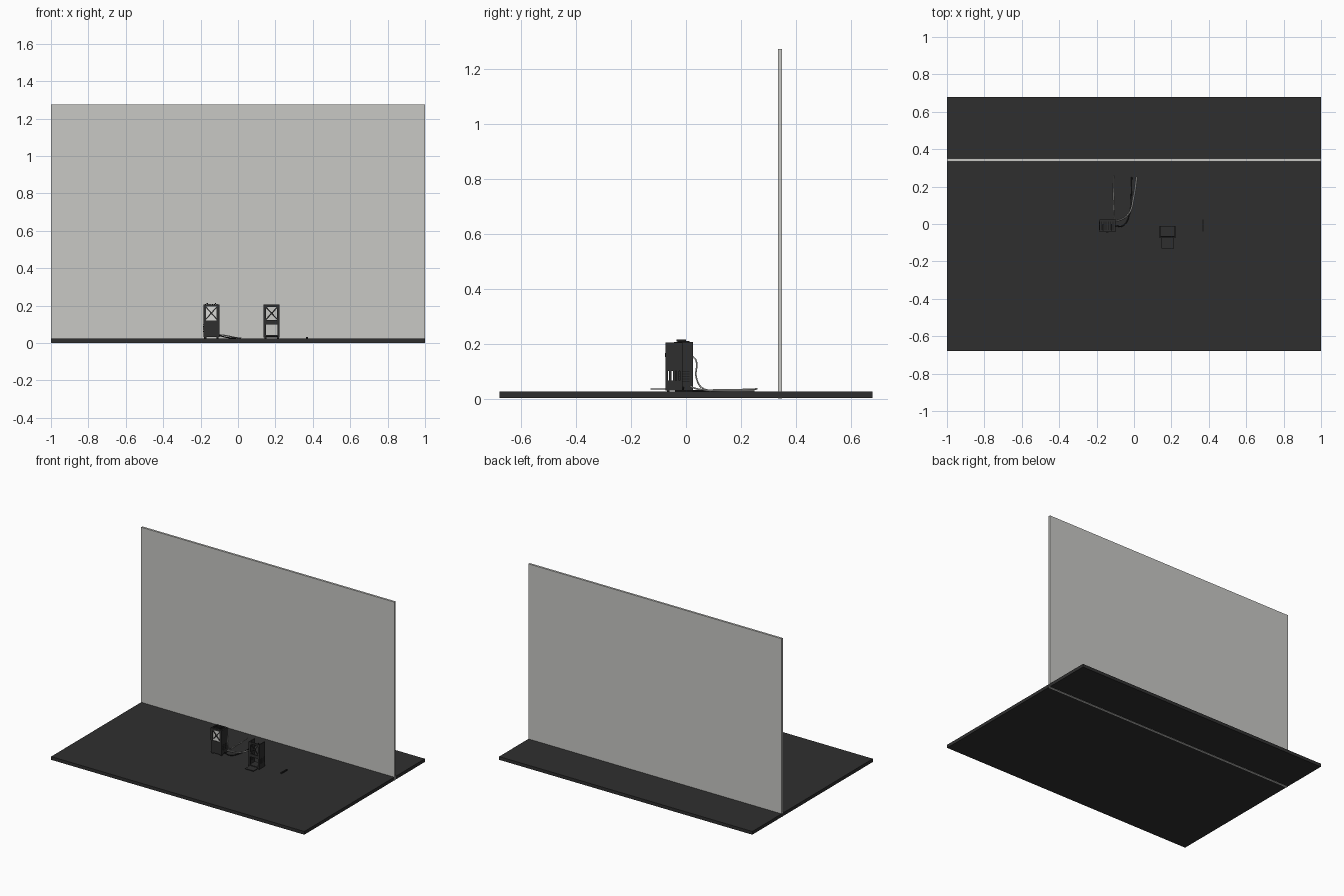
import bpy
import math
from mathutils import Vector

cube = bpy.data.objects.get("Cube")
if cube:
    bpy.data.objects.remove(cube, do_unlink=True)


def material(name, rgb):
    m = bpy.data.materials.new(name)
    m.use_nodes = True
    m.diffuse_color = (*rgb, 1)
    m.node_tree.nodes["Principled BSDF"].inputs["Base Color"].default_value = (*rgb, 1)
    return m


charcoal = material("charcoal", (0.028, 0.028, 0.028))
black = material("black", (0.014, 0.014, 0.014))
grey = material("wall grey", (0.58, 0.58, 0.56))
pale = material("pale grey", (0.7, 0.7, 0.68))


def box(name, x, y, z, mat):
    """Box from (min, max) ranges on each axis."""
    bpy.ops.mesh.primitive_cube_add(size=1, location=[sum(r) / 2 for r in (x, y, z)])
    o = bpy.context.object
    o.name = name
    o.scale = [r[1] - r[0] for r in (x, y, z)]
    bpy.ops.object.transform_apply(location=False, rotation=False, scale=True)
    o.data.materials.append(mat)
    return o


def bar(name, a, b, w, mat):
    """Square bar between two points."""
    a, b = Vector(a), Vector(b)
    o = box(name, (-w / 2, w / 2), (-w / 2, w / 2), (-(b - a).length / 2, (b - a).length / 2), mat)
    o.location = (a + b) / 2
    o.rotation_euler = (b - a).to_track_quat('Z', 'Y').to_euler()
    return o


def cable(name, points, radius, mat):
    c = bpy.data.curves.new(name, 'CURVE')
    c.dimensions = '3D'
    c.bevel_depth = radius
    c.bevel_resolution = 2
    c.use_fill_caps = True
    s = c.splines.new('BEZIER')
    s.bezier_points.add(len(points) - 1)
    for p, co in zip(s.bezier_points, points):
        p.co = co
        p.handle_left_type = p.handle_right_type = 'AUTO'
    c.materials.append(mat)
    o = bpy.data.objects.new(name, c)
    bpy.context.collection.objects.link(o)


def cross_window(name, x0, x1, y, z0, z1):
    """Framed opening with diagonal braces."""
    bar(name + "_brace_a", (x0, y, z0), (x1, y, z1), 0.006, charcoal)
    bar(name + "_brace_b", (x0, y, z1), (x1, y, z0), 0.006, charcoal)
    for x in (x0, x1):
        box(name + "_stile", (x - 0.007, x + 0.007), (y - 0.004, y + 0.004), (z0, z1), charcoal)
    box(name + "_top_rail", (x0 - 0.007, x1 + 0.007), (y - 0.004, y + 0.004), (z1 - 0.005, z1 + 0.007), charcoal)
    xm = (x0 + x1) / 2
    box(name + "_hub", (xm - 0.007, xm + 0.007), (y - 0.005, y + 0.005),
        ((z0 + z1) / 2 - 0.007, (z0 + z1) / 2 + 0.007), charcoal)


# Floor slab and the wall that passes down through it
box("floor", (-1, 1), (-0.68, 0.68), (0.002, 0.025), charcoal)
box("wall", (-1, 1), (0.335, 0.35), (0, 1.275), grey)

# Assembled cabinet
L, R, F, B, T = -0.185, -0.1, -0.043, 0.025, 0.206
box("cabinet_lower_body", (L, R), (F, B), (0.032, 0.12), charcoal)
for x in (L, R - 0.004):
    box("cabinet_side_panel", (x, x + 0.004), (F, B), (0.12, T), charcoal)
box("cabinet_back_panel", (L, R), (B - 0.004, B), (0.12, T), charcoal)
box("cabinet_top", (L, R), (F, B), (T - 0.004, T), charcoal)
box("cabinet_window_backing", (L + 0.006, R - 0.006), (F + 0.004, F + 0.006), (0.12, T - 0.004), pale)
cross_window("cabinet_window", L + 0.007, R - 0.007, F + 0.003, 0.12, T - 0.006)
for x in (L + 0.01, R - 0.01):
    for y in (F + 0.01, B - 0.01):
        box("cabinet_foot", (x - 0.006, x + 0.006), (y - 0.006, y + 0.006), (0.025, 0.032), black)
for i in range(6):
    x = L + 0.012 + i * 0.012
    box("top_vent_slat", (x - 0.003, x + 0.003), (F + 0.012, B - 0.012), (T, T + 0.003), black)
for i in range(5):
    z = 0.06 + i * 0.009
    for x in (L - 0.001, R - 0.001):
        box("side_vent", (x, x + 0.002), (F + 0.012, B - 0.012), (z, z + 0.004), black)
for x in (L + 0.02, R - 0.02):
    bar("carry_handle", (x, -0.035, 0.211), (x, 0, 0.211), 0.007, black)

# Opened cabinet frame
L, R, F, B, T = 0.137, 0.223, -0.075, -0.012, 0.205
cross_window("open_frame_window", L + 0.007, R - 0.007, F + 0.004, 0.12, T - 0.007)
box("open_frame_middle_rail", (L, R), (F, F + 0.01), (0.1, 0.122), charcoal)
box("open_frame_bottom_rail", (L, R), (F, B), (0.03, 0.042), charcoal)
for x in (L, R - 0.006):
    box("open_frame_side_top", (x, x + 0.006), (F, B), (0.1, T), charcoal)
    box("open_frame_side_bottom", (x, x + 0.006), (F, B), (0.03, 0.065), charcoal)
    for i in range(5):
        y = F + i * (B - F - 0.009) / 4
        box("open_frame_side_post", (x, x + 0.006), (y, y + 0.009), (0.06, 0.105), charcoal)
for x in (L, R - 0.012):
    box("open_frame_front_post", (x, x + 0.012), (F, F + 0.008), (0.03, 0.125), charcoal)
box("loose_front_tray", (L + 0.01, R - 0.01), (-0.13, F), (0.033, 0.037), charcoal)
for x in (L + 0.01, R - 0.01):
    for y in (F + 0.01, B - 0.01):
        box("open_frame_foot", (x - 0.005, x + 0.005), (y - 0.005, y + 0.005), (0.025, 0.031), black)

# Cables behind the assembled cabinet
cable("rear_cable", [(-0.105, 0.022, 0.155), (-0.105, 0.036, 0.14), (-0.106, 0.038, 0.075),
                     (-0.107, 0.06, 0.038), (-0.108, 0.12, 0.032), (-0.11, 0.26, 0.035)], 0.0028, grey)
cable("pale_floor_cable", [(-0.1, 0.018, 0.045), (-0.065, 0.025, 0.04), (-0.025, 0.06, 0.032),
                           (-0.002, 0.14, 0.028), (0.015, 0.25, 0.028)], 0.003, pale)
cable("dark_floor_cable", [(-0.1, -0.01, 0.04), (-0.06, -0.01, 0.03), (-0.025, 0.05, 0.028),
                           (-0.015, 0.15, 0.028), (-0.012, 0.25, 0.028)], 0.003, black)

# Small loose strip on the floor
box("loose_strip", (0.364, 0.374), (-0.04, 0.025), (0.025, 0.032), black)
